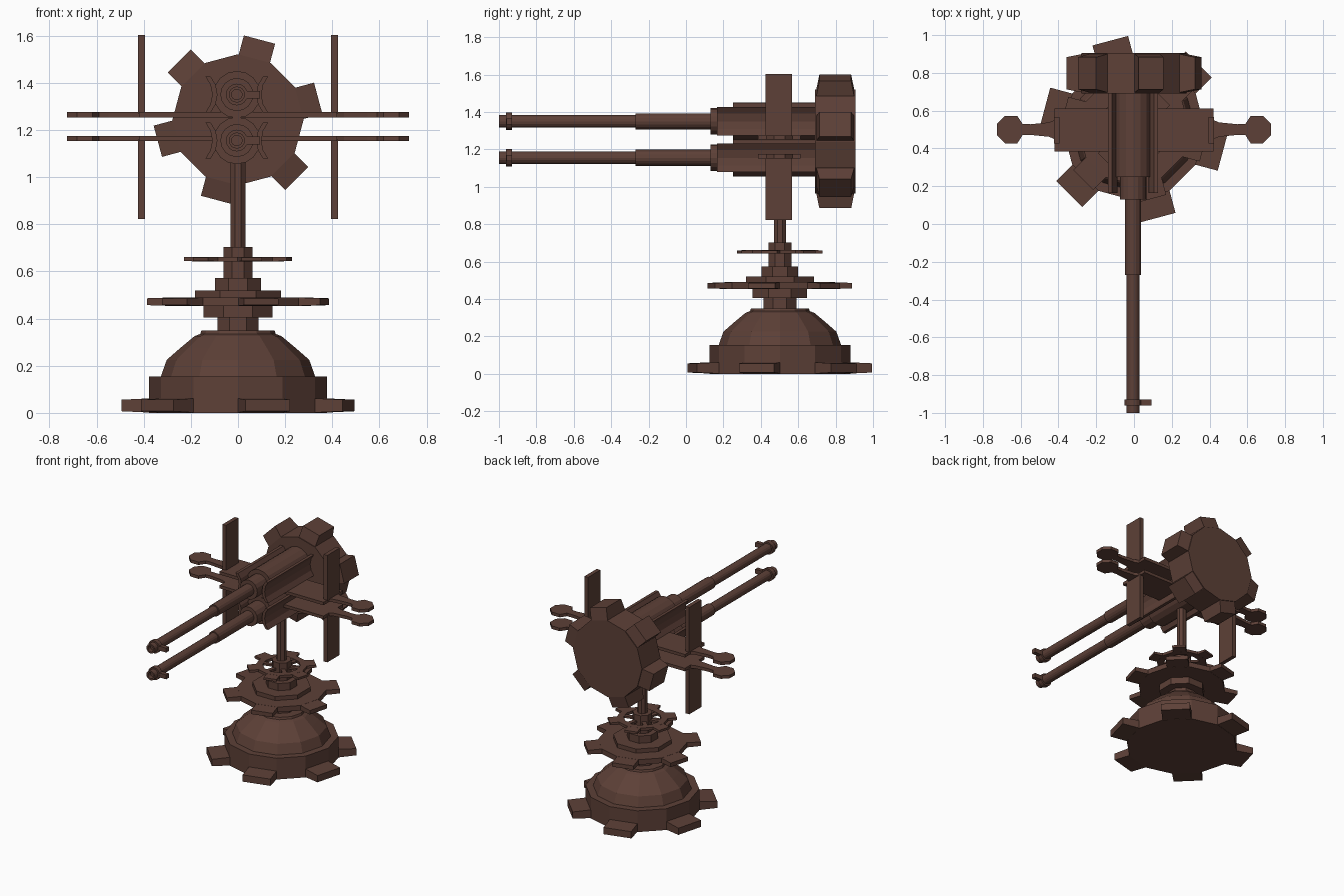
import bpy, bmesh, math
from mathutils import Matrix, Vector

if "Cube" in bpy.data.objects:
    bpy.data.objects.remove(bpy.data.objects["Cube"])

brown = bpy.data.materials.new("dark brown")
brown.diffuse_color = (0.1095, 0.0513, 0.0382, 1)
brown.use_nodes = True
brown.node_tree.nodes["Principled BSDF"].inputs["Base Color"].default_value = brown.diffuse_color
CY = 0.502  # y of the pedestal axis


def finish(bm, name, matrix=Matrix()):
    bmesh.ops.recalc_face_normals(bm, faces=bm.faces[:])
    me = bpy.data.meshes.new(name)
    bm.to_mesh(me)
    bm.free()
    me.transform(matrix)
    me.materials.append(brown)
    ob = bpy.data.objects.new(name, me)
    bpy.context.collection.objects.link(ob)
    return ob


def lathe(bm, profile, sides, phase=0.0, closed=False):
    """Revolve (radius, height) points around z; caps the ends unless closed."""
    rings = []
    for r, z in profile:
        rings.append([bm.verts.new((r * math.cos(phase + math.tau * i / sides),
                                    r * math.sin(phase + math.tau * i / sides), z))
                      for i in range(sides)])
    pairs = list(zip(rings, rings[1:]))
    if closed:
        pairs.append((rings[-1], rings[0]))
    else:
        bm.faces.new(rings[0])
        bm.faces.new(rings[-1])
    for a, b in pairs:
        for i in range(sides):
            j = (i + 1) % sides
            bm.faces.new((a[i], a[j], b[j], b[i]))


def prism(bm, outline, z0, z1):
    lo = [bm.verts.new((x, y, z0)) for x, y in outline]
    hi = [bm.verts.new((x, y, z1)) for x, y in outline]
    bm.faces.new(lo)
    bm.faces.new(hi)
    n = len(lo)
    for i in range(n):
        j = (i + 1) % n
        bm.faces.new((lo[i], lo[j], hi[j], hi[i]))


def teeth(bm, r0, r1, width, z0, z1, taper, phase):
    """Six blocks around z that get thinner towards the tip."""
    for k in range(6):
        geo = bmesh.ops.create_cube(bm, size=1)["verts"]
        for v in geo:
            tip = v.co.x > 0
            t = taper if tip else 0
            v.co = Vector((r1 if tip else r0, v.co.y * width,
                           z1 - t if v.co.z > 0 else z0 + t))
        bmesh.ops.rotate(bm, verts=geo, cent=(0, 0, 0),
                         matrix=Matrix.Rotation(phase + k * math.pi / 3, 3, 'Z'))


def box(name, x0, x1, y0, y1, z0, z1):
    bm = bmesh.new()
    prism(bm, [(x0, y0), (x1, y0), (x1, y1), (x0, y1)], z0, z1)
    return finish(bm, name)


at_axis = Matrix.Translation((0, CY, 0))

# Toothed foot, drum and faceted dome
bm = bmesh.new()
lathe(bm, [(0.377, 0), (0.377, 0.155), (0.327, 0.155), (0.302, 0.225),
           (0.245, 0.275), (0.185, 0.325), (0.16, 0.335), (0.155, 0.35)], 12)
teeth(bm, 0.33, 0.485, 0.195, 0.0, 0.063, 0.007, math.radians(45))
finish(bm, "pedestal_base", at_axis)

# Stepped pivot stack
for name, r, z0, z1, n in [("neck", 0.095, 0.34, 0.41, 8),
                           ("lower_collar", 0.158, 0.405, 0.455, 8),
                           ("upper_collar", 0.197, 0.488, 0.52, 8),
                           ("hub", 0.105, 0.52, 0.573, 8),
                           ("spindle", 0.066, 0.573, 0.703, 8),
                           ("column", 0.034, 0.70, 1.08, 8)]:
    bm = bmesh.new()
    lathe(bm, [(r, z0), (r, z1)], n, math.pi / 8)
    finish(bm, name, at_axis)

# Large turning gear
bm = bmesh.new()
lathe(bm, [(0.295, 0.453), (0.295, 0.49)], 12)
teeth(bm, 0.26, 0.38, 0.15, 0.453, 0.49, 0.004, math.radians(45))
finish(bm, "turning_gear", at_axis)

# Small open gear with spokes
bm = bmesh.new()
lathe(bm, [(0.17, 0.642), (0.17, 0.662), (0.125, 0.662), (0.125, 0.642)], 12, closed=True)
teeth(bm, 0.15, 0.225, 0.09, 0.642, 0.662, 0.002, math.radians(45))
teeth(bm, 0.04, 0.14, 0.03, 0.645, 0.659, 0, math.radians(15))
finish(bm, "spoked_gear", at_axis)

# Rear drum gear, standing upright
bm = bmesh.new()
lathe(bm, [(0.278, -0.107), (0.278, 0.107)], 12)
teeth(bm, 0.24, 0.352, 0.137, -0.107, 0.107, 0.022, math.radians(15))
finish(bm, "rear_drum",
       Matrix.Translation((0, 0.798, 1.243)) @ Matrix.Rotation(math.pi / 2, 4, 'X'))

# Two guns, one above the other
GX = -0.005
for tag, z in (("upper", 1.35), ("lower", 1.155)):
    to_gun = Matrix.Translation((GX, 0, z)) @ Matrix.Rotation(math.pi / 2, 4, 'X')
    # barrel with bore, sleeve, muzzle ring and jacket (heights run forward)
    bm = bmesh.new()
    lathe(bm, [(0.1, -0.70), (0.1, -0.25), (0.07, -0.25), (0.07, -0.13),
               (0.043, -0.13), (0.043, 0.27), (0.034, 0.27), (0.034, 0.93),
               (0.046, 0.93), (0.046, 0.962), (0.034, 0.962), (0.034, 1.0),
               (0.022, 1.0), (0.022, 0.97)], 16)
    finish(bm, tag + "_barrel", to_gun)
    # sight tab at the muzzle
    box(tag + "_sight_tab", 0.03, 0.093, -0.96, -0.93, z - 0.016, z + 0.016)
    # curved cheek plates that bow towards the barrel
    for side in (-1, 1):
        arc = [(0.133, 0.076), (0.112, 0.042), (0.104, 0), (0.112, -0.042), (0.133, -0.076)]
        outline = [(side * x, y) for x, y in arc]
        outline += [(side * (x - 0.022), y) for x, y in reversed(arc)]
        bm = bmesh.new()
        prism(bm, outline, -0.69, -0.165)
        finish(bm, tag + "_cheek_plate", to_gun)

# Horizontal wings, each ending in a neck and an eight-sided pad
for tag, z0, z1 in (("upper", 1.253, 1.275), ("lower", 1.152, 1.174)):
    box(tag + "_wing", -0.42, 0.42, 0.385, 0.612, z0, z1)
    for side in (-1, 1):
        half = [(0.41, 0.055), (0.45, 0.038), (0.55, 0.028), (0.59, 0.03),
                (0.618, 0.073), (0.682, 0.073), (0.725, 0.03)]
        outline = [(side * x, 0.5 + y) for x, y in half]
        outline += [(side * x, 0.5 - y) for x, y in reversed(half)]
        bm = bmesh.new()
        prism(bm, outline, z0, z1)
        finish(bm, tag + "_wing_pad")

# Upright shield plates above and below the wings
for side in (-1, 1):
    xs = sorted((side * 0.394, side * 0.423))
    box("upper_shield", *xs, 0.425, 0.567, 1.27, 1.602)
    box("lower_shield", *xs, 0.425, 0.567, 0.822, 1.16)
